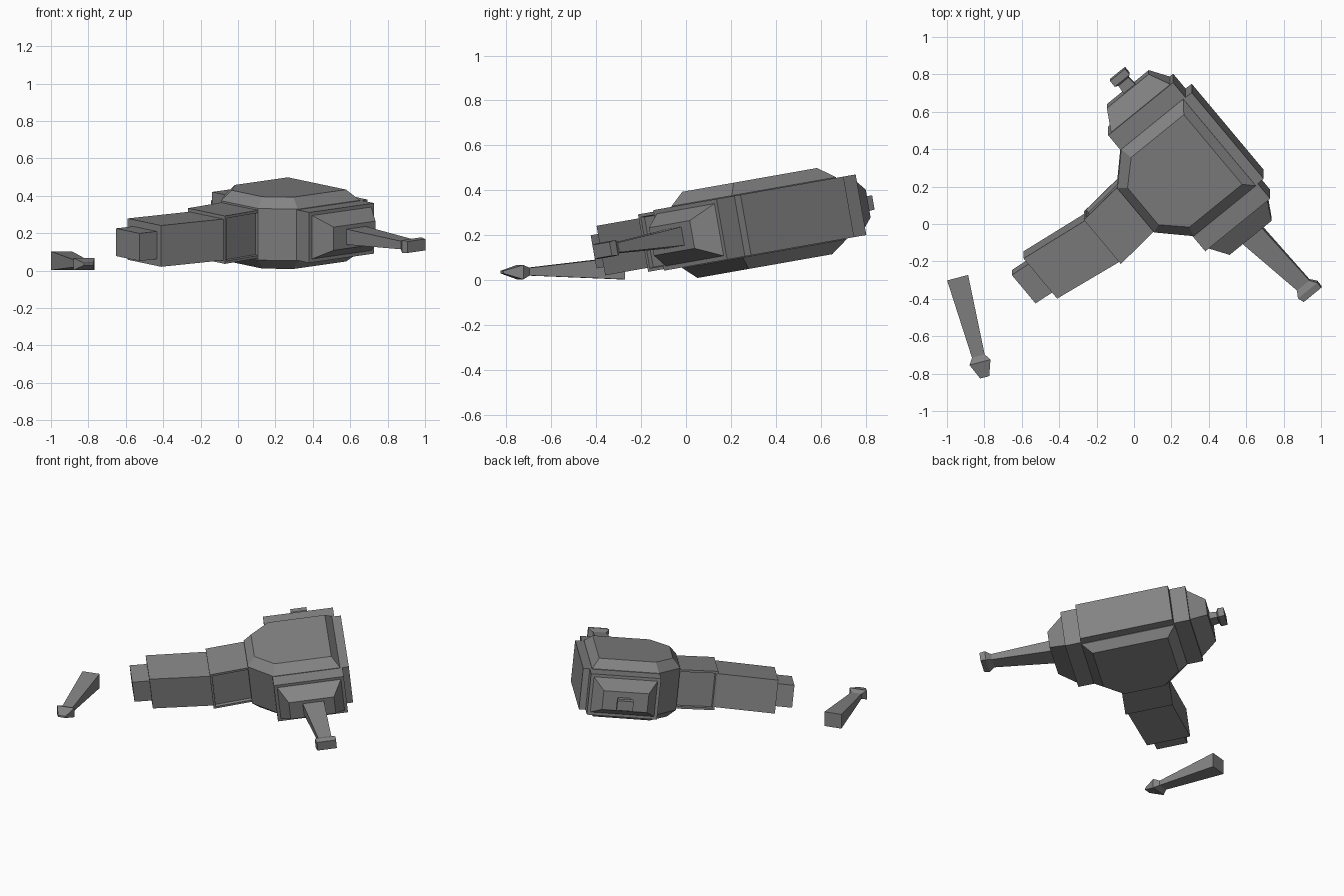
import bpy, bmesh, math
from mathutils import Matrix, Vector

cube = bpy.data.objects.get("Cube")
if cube:
    bpy.data.objects.remove(cube, do_unlink=True)

grey = bpy.data.materials.new("plain_grey")
grey.use_nodes = True
colour = (0.23, 0.23, 0.23, 1)
grey.diffuse_color = colour
grey.node_tree.nodes["Principled BSDF"].inputs["Base Color"].default_value = colour

# Tool frame: x runs along the barrel, y away from the handle, z is thickness
TOOL = (Matrix.Translation((0, 0, 0.198)) @ Matrix.Rotation(math.radians(10), 4, 'X')
        @ Matrix.Rotation(math.radians(-50.5), 4, 'Z'))
# Frame of the loose bit lying beside the tool
LOOSE = Matrix.Translation((-0.943, -0.287, 0)) @ Matrix.Rotation(math.radians(-75.2), 4, 'Z')


def loft(name, rings, frame=TOOL, inset_axis=None):
    """Skin a stack of matching rings, cap both ends and place it in a frame."""
    bm = bmesh.new()
    loops = [[bm.verts.new(p) for p in ring] for ring in rings]
    n = len(loops[0])
    for lo, hi in zip(loops, loops[1:]):
        for i in range(n):
            j = (i + 1) % n
            bm.faces.new((lo[i], lo[j], hi[j], hi[i]))
    bm.faces.new(loops[0])
    bm.faces.new(loops[-1])
    bmesh.ops.recalc_face_normals(bm, faces=bm.faces)
    if inset_axis:
        sides = [f for f in bm.faces if abs(f.normal.dot(inset_axis)) > 0.8]
        bmesh.ops.inset_individual(bm, faces=sides, thickness=0.02)
        bmesh.ops.inset_individual(bm, faces=sides, thickness=0.004, depth=-0.02)
    bm.transform(frame)
    mesh = bpy.data.meshes.new(name)
    bm.to_mesh(mesh)
    bm.free()
    mesh.materials.append(grey)
    obj = bpy.data.objects.new(name, mesh)
    bpy.context.collection.objects.link(obj)
    return obj


def along_x(stations):
    """Rectangles across x: (x, y centre, y half, z half, z centre)."""
    return [[(x, c + s * h, zc + t * w) for s, t in ((-1, -1), (1, -1), (1, 1), (-1, 1))]
            for x, c, h, w, zc in stations]


def along_y(stations):
    """Rectangles across y: (y, x centre, x half, z half)."""
    return [[(c + s * h, y, t * w) for s, t in ((-1, -1), (1, -1), (1, 1), (-1, 1))]
            for y, c, h, w in stations]


# Main housing: six-sided outline with chamfered top and bottom
MID = -0.07


def outline(half, nose, low, shoulder, high, z):
    right = [(nose, low), (half, shoulder), (half, high)]
    pts = right + [(-x, y) for x, y in reversed(right)]
    return [(MID + x, y, z) for x, y in pts]


small = (0.245, 0.13, 0.12, 0.24, 0.605)
large = (0.305, 0.155, 0.07, 0.22, 0.65)
loft("housing", [outline(*small, -0.195), outline(*large, -0.14),
                 outline(*large, 0.14), outline(*small, 0.195)])
loft("spine_panel", along_y([(0.64, MID, 0.305, 0.137), (0.707, MID, 0.302, 0.137)]))

# Collars and tapered ends, mirrored front to rear
for label, side in (("front", 1), ("rear", -1)):
    x = lambda d: MID + side * d
    loft(label + "_collar", along_x([(x(0.29), 0.44, 0.225, 0.137, 0),
                                     (x(0.408), 0.44, 0.225, 0.137, 0)]))
    loft(label + "_taper", along_x([(x(0.408), 0.44, 0.205, 0.118, 0),
                                    (x(0.516), 0.44, 0.145, 0.063, 0)]))

# Rear knob
loft("rear_knob", along_x([(-0.58, 0.45, 0.04, 0.025, 0), (-0.635, 0.45, 0.035, 0.022, 0),
                           (-0.645, 0.45, 0.052, 0.034, 0), (-0.685, 0.45, 0.052, 0.032, 0)]))

# Fitted bit
loft("fitted_bit", along_x([(0.44, 0.45, 0.068, 0.042, 0), (0.83, 0.488, 0.043, 0.022, 0),
                            (0.865, 0.49, 0.067, 0.035, 0), (0.90, 0.495, 0.061, 0.031, 0)]))

# Handle: recessed upper block, leaning grip and end cap
loft("handle_block", along_y([(0.09, -0.075, 0.155, 0.13), (-0.178, -0.05, 0.155, 0.13)]),
     inset_axis=Vector((1, 0, 0)))
loft("handle_grip", along_y([(-0.17, -0.05, 0.145, 0.112), (-0.562, -0.105, 0.141, 0.112)]))
loft("handle_cap", along_y([(-0.55, -0.1, 0.1, 0.075), (-0.672, -0.112, 0.1, 0.075)]))

# Loose bit on the ground
loft("loose_bit", along_x([(0, 0, 0.058, 0.05, 0.053), (0.433, 0, 0.035, 0.017, 0.037),
                           (0.468, 0, 0.058, 0.032, 0.035), (0.552, 0.004, 0.025, 0.006, 0.035)]),
     frame=LOOSE)
